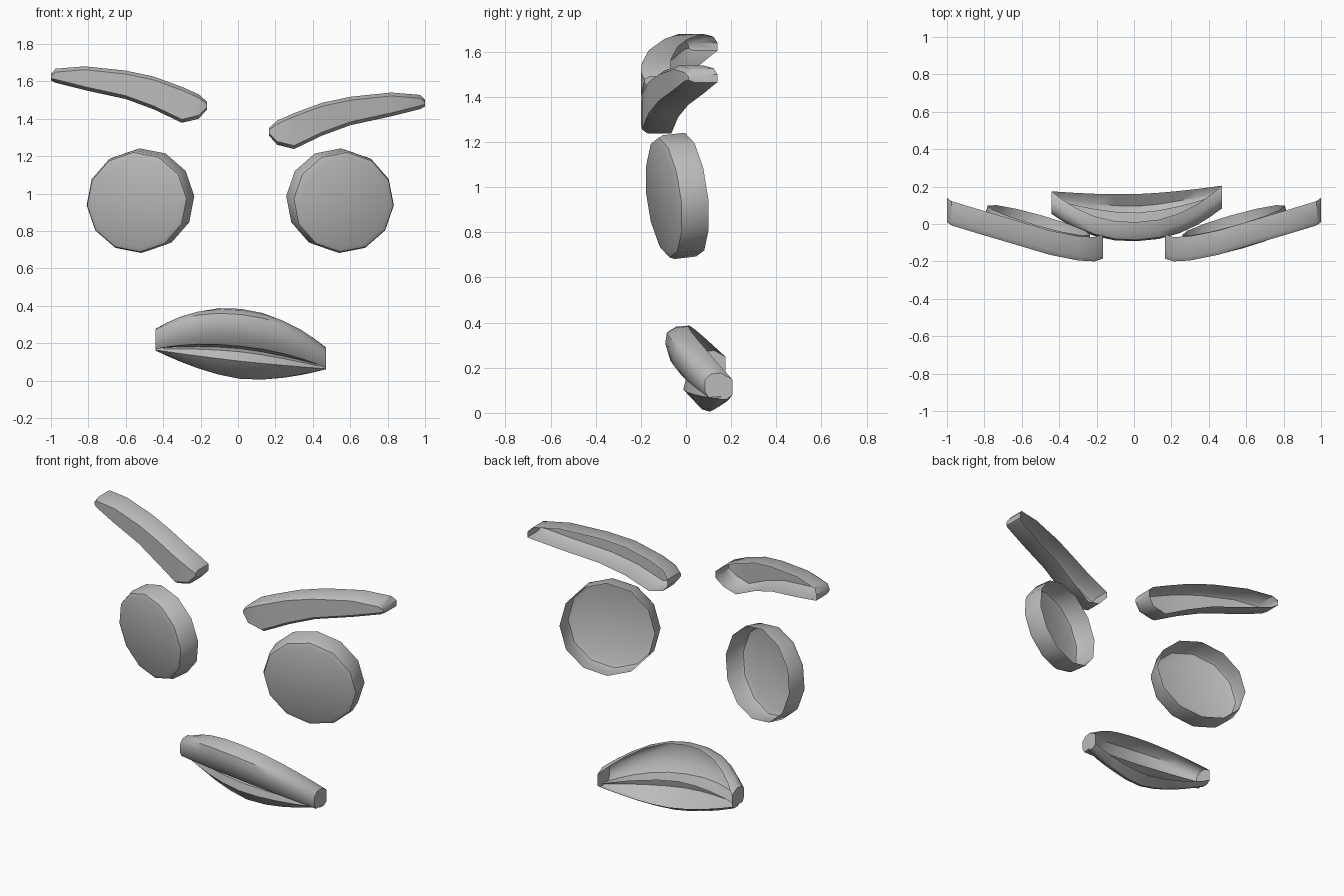
import bpy, bmesh, math
from mathutils import Vector

if "Cube" in bpy.data.objects:
    bpy.data.objects.remove(bpy.data.objects["Cube"])

grey = bpy.data.materials.new("grey")
grey.diffuse_color = (0.5, 0.5, 0.5, 1)
grey.use_nodes = True
grey.node_tree.nodes["Principled BSDF"].inputs["Base Color"].default_value = grey.diffuse_color


def loft(name, rows, closed=False, caps=False, tip=None):
    """Skin a list of point rows into an open-backed shell."""
    bm = bmesh.new()
    v = [[bm.verts.new(p) for p in row] for row in rows]
    n = len(rows[0])
    for a, b in zip(v, v[1:]):
        for i in range(n if closed else n - 1):
            j = (i + 1) % n
            bm.faces.new((a[i], a[j], b[j], b[i]))
    if caps:
        bm.faces.new(v[0])
        bm.faces.new(v[-1])
    if tip is not None:
        bm.faces.new(v[-1])
    bmesh.ops.recalc_face_normals(bm, faces=bm.faces)
    # the shells are open at the back, so make the front point to -y
    if sum(f.normal.y * f.calc_area() for f in bm.faces) > 0:
        bmesh.ops.reverse_faces(bm, faces=bm.faces)
    me = bpy.data.meshes.new(name)
    bm.to_mesh(me)
    bm.free()
    me.materials.append(grey)
    ob = bpy.data.objects.new(name, me)
    bpy.context.collection.objects.link(ob)
    bpy.ops.object.select_all(action='DESELECT')
    ob.select_set(True)
    bpy.context.view_layer.objects.active = ob
    bpy.ops.object.shade_smooth_by_angle(angle=math.radians(42))
    return ob


# Eyes: twelve-sided cups turned outward and slightly down
def eye(name, s, cx):
    normal = Vector((0.28 * s, -1, -0.11)).normalized()
    rows = []
    for r, d in ((0.275, 0), (0.275, 0.10), (0.266, 0.122), (0.24, 0.133)):
        row = []
        for k in range(12):
            a = math.radians(30 * k + 4)
            x, z = -s * r * math.sin(a) * -1, r * math.cos(a)
            y = 0.02 + 0.28 * s * x - 0.11 * z
            row.append(Vector((cx + x, y, 0.967 + z)) + normal * d)
        rows.append(row)
    loft(name, rows, closed=True, tip=True)


eye("left_eye", -1, -0.508)
eye("right_eye", 1, 0.532)

# Brows: x, top, bottom, front depth at each station
STATIONS = ((0.165, 1.49, 1.45, -0.185), (0.21, 1.53, 1.40, -0.2),
            (0.30, 1.57, 1.378, -0.195), (0.45, 1.625, 1.45, -0.165),
            (0.60, 1.657, 1.505, -0.12), (0.82, 1.68, 1.553, -0.055),
            (0.975, 1.667, 1.592, -0.008), (1.0, 1.64, 1.605, 0.01))


def brow(name, s, dz):
    rows = []
    for x, top, bot, y in STATIONS:
        c = min(0.018, (top - bot) * 0.3)
        back = y + 0.13
        rows.append([(s * x, yy, zz + dz) for yy, zz in (
            (back, top), (y + 0.025, top), (y, top - c),
            (y, bot + c), (y + 0.025, bot), (back, bot))])
    loft(name, rows, caps=True)


brow("left_brow", -1, 0)
brow("right_brow", 1, -0.14)

# Mouth: section (y, z) blended from the middle out to the corners
MIDDLE = ((0.01, 0.385), (-0.05, 0.378), (-0.085, 0.355), (-0.092, 0.31),
          (-0.07, 0.235), (-0.03, 0.185), (0.06, 0.172), (0.0, 0.155),
          (-0.012, 0.105), (0.07, 0.018), (0.095, 0.01), (0.16, 0.05))
CORNER = ((0.19, 0.20), (0.14, 0.228), (0.095, 0.224), (0.07, 0.20),
          (0.068, 0.15), (0.085, 0.12), (0.15, 0.125), (0.125, 0.12),
          (0.12, 0.115), (0.14, 0.112), (0.165, 0.112), (0.19, 0.13))
rows = []
for k in range(13):
    u = math.sin(math.pi / 2 * (k - 6) / 6)
    x = 0.015 + 0.455 * u
    row = []
    for i, (m, c) in enumerate(zip(MIDDLE, CORNER)):
        f = 1 - abs(u) ** (2.2 if i < 6 else 1.7)
        y = c[0] + (m[0] - c[0]) * f
        z = c[1] + (m[1] - c[1]) * f
        row.append((x, y + 0.015 * u, z - 0.11 * x))
    rows.append(row)
loft("mouth", rows, caps=True)
